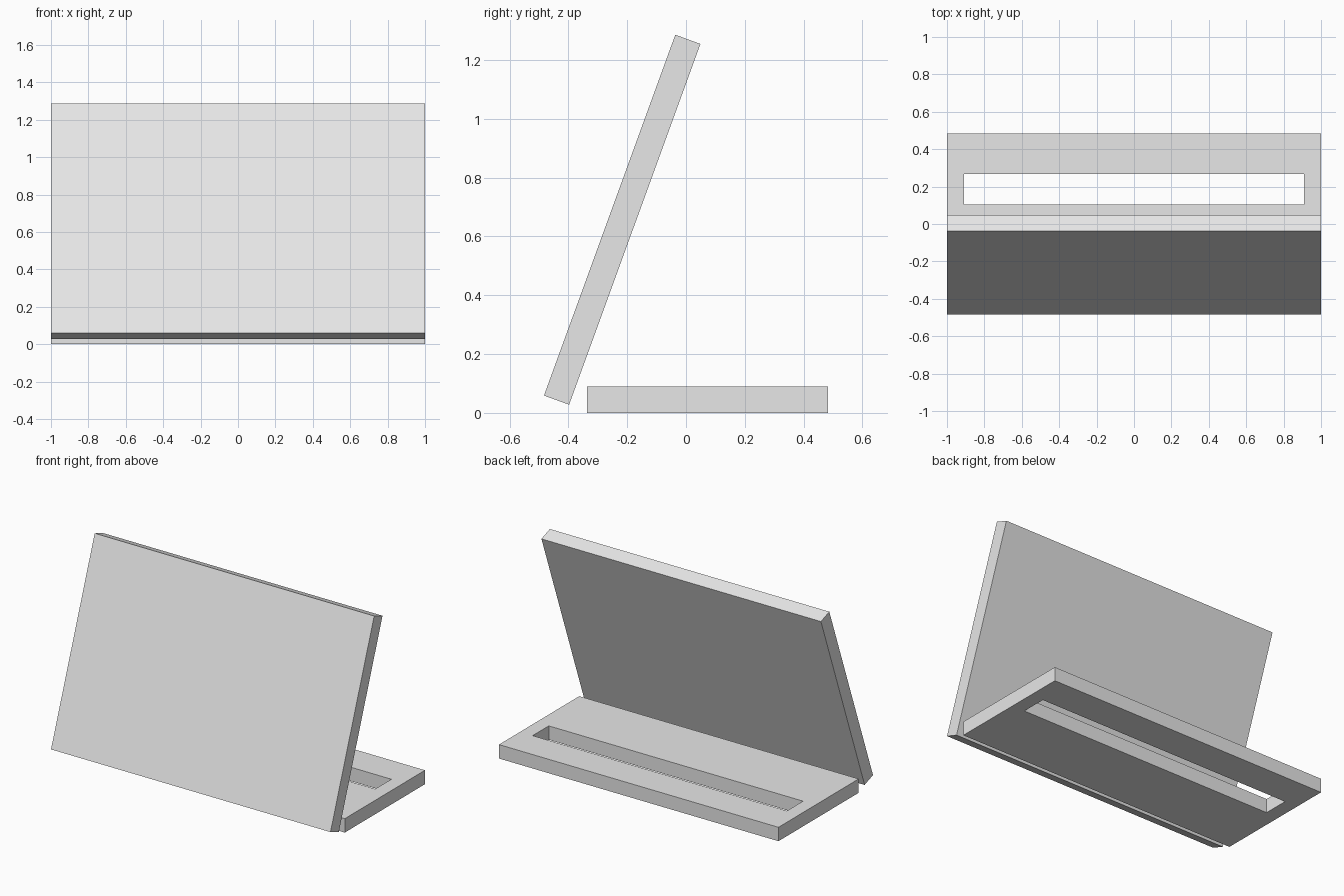
import bpy
import bmesh
from math import radians
from mathutils import Matrix

if "Cube" in bpy.data.objects:
    bpy.data.objects.remove(bpy.data.objects["Cube"], do_unlink=True)

# Single grey material
grey = bpy.data.materials.new("light_grey")
grey.use_nodes = True
colour = (0.8, 0.8, 0.8, 1)
grey.diffuse_color = colour
grey.node_tree.nodes["Principled BSDF"].inputs["Base Color"].default_value = colour


def add_object(name, bm):
    bmesh.ops.recalc_face_normals(bm, faces=bm.faces)
    mesh = bpy.data.meshes.new(name)
    bm.to_mesh(mesh)
    bm.free()
    mesh.materials.append(grey)
    obj = bpy.data.objects.new(name, mesh)
    bpy.context.collection.objects.link(obj)
    return obj


def rectangle(bm, half_x, y0, y1, z):
    corners = ((-half_x, y0), (half_x, y0), (half_x, y1), (-half_x, y1))
    return [bm.verts.new((x, y, z)) for x, y in corners]


# Flat base plate with a long slot cut right through
bm = bmesh.new()
height = 0.09
loops = [
    rectangle(bm, 1, -0.337, 0.483, height),
    rectangle(bm, 0.91, 0.103, 0.268, height),
    rectangle(bm, 0.91, 0.103, 0.268, 0),
    rectangle(bm, 1, -0.337, 0.483, 0),
]
for a, b in zip(loops, loops[1:] + loops[:1]):
    for i in range(4):
        j = (i + 1) % 4
        bm.faces.new((a[i], a[j], b[j], b[i]))
add_object("base_plate", bm)

# Leaning panel in front of the base
bm = bmesh.new()
bmesh.ops.create_cube(bm, size=1, matrix=Matrix.Diagonal((2, 0.091, 1.306, 1)))
panel = add_object("leaning_panel", bm)
panel.location = (0, -0.217, 0.657)
panel.rotation_euler.x = radians(-20)
